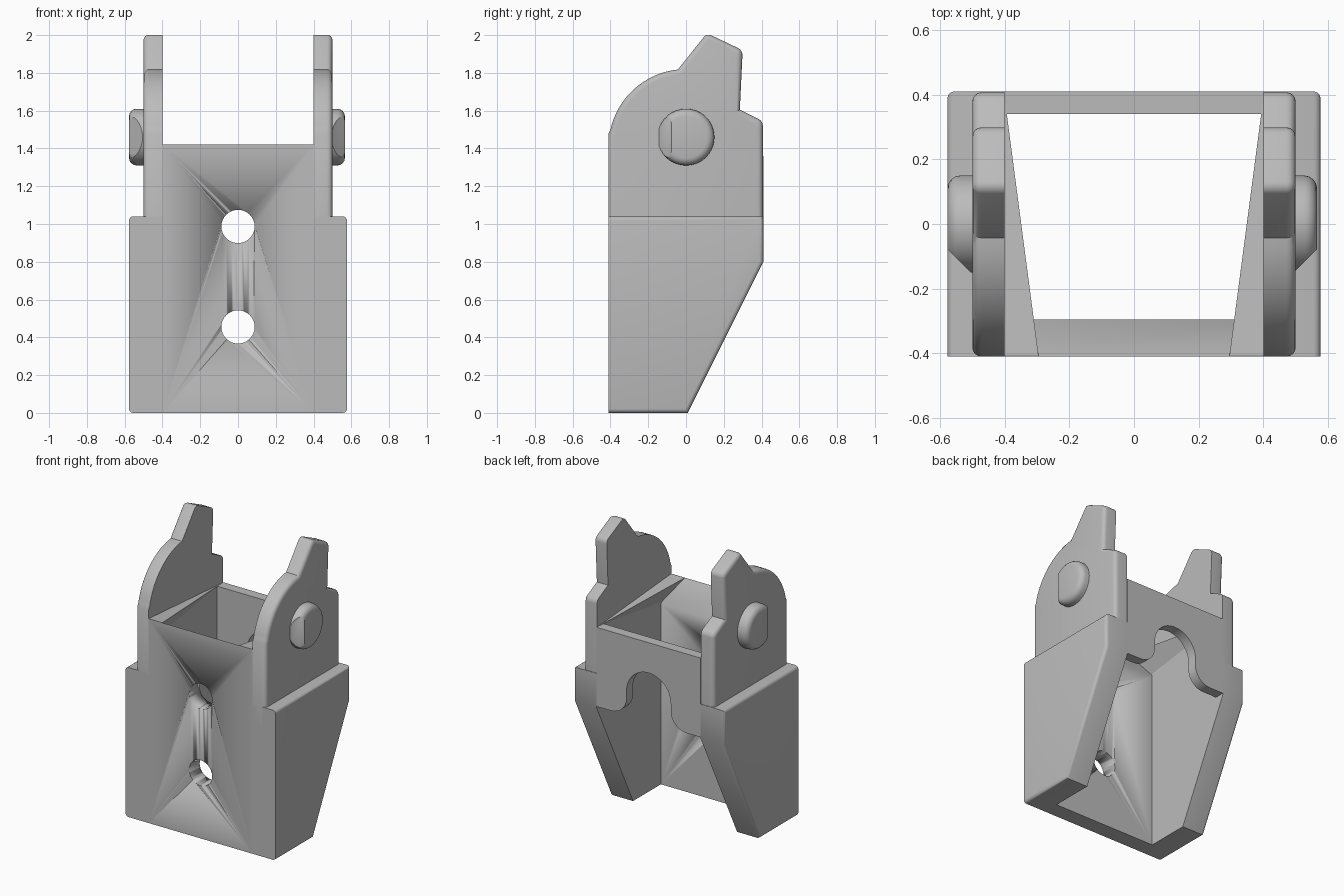
import bpy, bmesh, math
from mathutils import Vector, Matrix

cube = bpy.data.objects.get("Cube")
if cube:
    bpy.data.objects.remove(cube, do_unlink=True)

grey = bpy.data.materials.new("plain grey")
grey.use_nodes = True
colour = (0.5, 0.5, 0.5, 1)
grey.diffuse_color = colour
grey.node_tree.nodes["Principled BSDF"].inputs["Base Color"].default_value = colour


def finish(name, bm, mirror=False):
    """Turn a bmesh into a shaded object, optionally mirrored across x."""
    bmesh.ops.recalc_face_normals(bm, faces=bm.faces)
    mesh = bpy.data.meshes.new(name)
    bm.to_mesh(mesh)
    bm.free()
    mesh.materials.append(grey)
    ob = bpy.data.objects.new(name, mesh)
    bpy.context.collection.objects.link(ob)
    bpy.ops.object.select_all(action='DESELECT')
    ob.select_set(True)
    bpy.context.view_layer.objects.active = ob
    bpy.ops.object.shade_smooth_by_angle(angle=math.radians(35))
    if mirror:
        mod = ob.modifiers.new("Mirror", 'MIRROR')
        mod.use_mirror_merge = False
    return ob


def prism(points, start, end):
    """Extrude a flat outline of 3D points from offset start to offset end."""
    bm = bmesh.new()
    face = bm.faces.new([bm.verts.new(Vector(p) + start) for p in points])
    out = bmesh.ops.extrude_face_region(bm, geom=[face])
    moved = [g for g in out["geom"] if isinstance(g, bmesh.types.BMVert)]
    bmesh.ops.translate(bm, verts=moved, vec=end - start)
    bmesh.ops.recalc_face_normals(bm, faces=bm.faces)
    return bm


def side_prism(outline, x0, x1):
    return prism([(0, y, z) for y, z in outline], Vector((x0, 0, 0)), Vector((x1, 0, 0)))


def arc(cx, cz, r, a0, a1, n):
    angles = [math.radians(a0 + (a1 - a0) * i / n) for i in range(n + 1)]
    return [(cx + r * math.cos(a), cz + r * math.sin(a)) for a in angles]


def round_edges(bm, edges, width):
    bmesh.ops.bevel(bm, geom=edges, offset=width, segments=4, profile=0.5,
                    affect='EDGES', clamp_overlap=True)


# Lower side walls with sloped rear, rounded on the outside except at the front
bm = side_prism([(-.41, 0), (.01, 0), (.41, .8), (.41, 1.04), (-.41, 1.04)], .4, .577)
round_edges(bm, [e for e in bm.edges if all(v.co.x > .57 for v in e.verts)
                 and not all(v.co.y < -.4 for v in e.verts)], .022)
finish("side_wall", bm, True)

# Upright ears: curved front shoulder and a raised horn
outline = [(-.41, .9), (-.41, 1.48)] + arc(0, 1.41, .41, 167, 96, 18)
outline += [(.11, 2.01), (.30, 1.92), (.285, 1.605), (.407, 1.545), (.407, .9)]
bm = side_prism(outline, .4, .5)
tips = [e for e in bm.edges if abs(e.verts[0].co.x - e.verts[1].co.x) > .05
        and e.verts[0].co.z > 1.52 and e.verts[0].co.y > .05
        and e.calc_face_angle_signed() > .3]
round_edges(bm, tips, .025)
round_edges(bm, [e for e in bm.edges if all(v.co.x > .49 for v in e.verts)
                 and not all(v.co.z < 1 for v in e.verts)], .028)
finish("ear", bm, True)

# Front wall with sloped inner lip
bm = side_prism([(-.41, 0), (-.41, 1.42), (-.295, 1.25), (-.295, 0)], -.4, .4)
front = finish("front_wall", bm)

# Two round holes through the front wall
for z in (.455, .987):
    bm = bmesh.new()
    bmesh.ops.create_cone(bm, cap_ends=True, segments=48, radius1=.088, radius2=.088, depth=.4,
                          matrix=Matrix.Translation((0, -.35, z)) @ Matrix.Rotation(math.pi / 2, 4, 'X'))
    cutter = finish("hole_cutter", bm)
    cutter.hide_render = True
    mod = front.modifiers.new("Hole", 'BOOLEAN')
    mod.operation = 'DIFFERENCE'
    mod.object = cutter
    bpy.context.view_layer.objects.active = front
    bpy.ops.object.modifier_apply(modifier=mod.name)
    bpy.data.objects.remove(cutter, do_unlink=True)

# Rear wall with an arched notch and flared feet
base, r, flare = .81, .17, .12
half = arc(0, .98, r, 90, 0, 12) + arc(r + flare, base + flare, flare, 180, 270, 8) + [(.4, base), (.4, 1.36)]
outline = half + [(-x, z) for x, z in reversed(half[1:])]
finish("rear_wall", prism([(x, 0, z) for x, z in outline], Vector((0, .34, 0)), Vector((0, .41, 0))))

# Tapered lips along the inside of the ears
bm = bmesh.new()
for p in ((.4, -.409, 1.42), (.295, -.409, 1.42), (.4, -.409, 1.25), (.4, .39, 1.36)):
    bm.verts.new(p)
bmesh.ops.convex_hull(bm, input=bm.verts)
finish("inner_lip", bm, True)

# Pivot studs with a rounded rim and a flat slanted cut at the front
for name, side, reach in (("right_stud", 1, .566), ("left_stud", -1, .577)):
    bm = bmesh.new()
    depth = reach - .45
    bmesh.ops.create_cone(bm, cap_ends=True, segments=64, radius1=.15, radius2=.15, depth=depth,
                          matrix=Matrix.Translation((side * (reach - depth / 2), 0, 1.46))
                          @ Matrix.Rotation(math.pi / 2, 4, 'Y'))
    round_edges(bm, [e for e in bm.edges if all(abs(v.co.x) > reach - .01 for v in e.verts)], .04)
    cut = bmesh.ops.bisect_plane(bm, geom=bm.verts[:] + bm.edges[:] + bm.faces[:],
                                 plane_co=(side * reach, -.078, 1.46),
                                 plane_no=(side, -1, 0), clear_outer=True)
    rim = [g for g in cut["geom_cut"] if isinstance(g, bmesh.types.BMEdge)]
    bmesh.ops.holes_fill(bm, edges=rim, sides=0)
    finish(name, bm)
